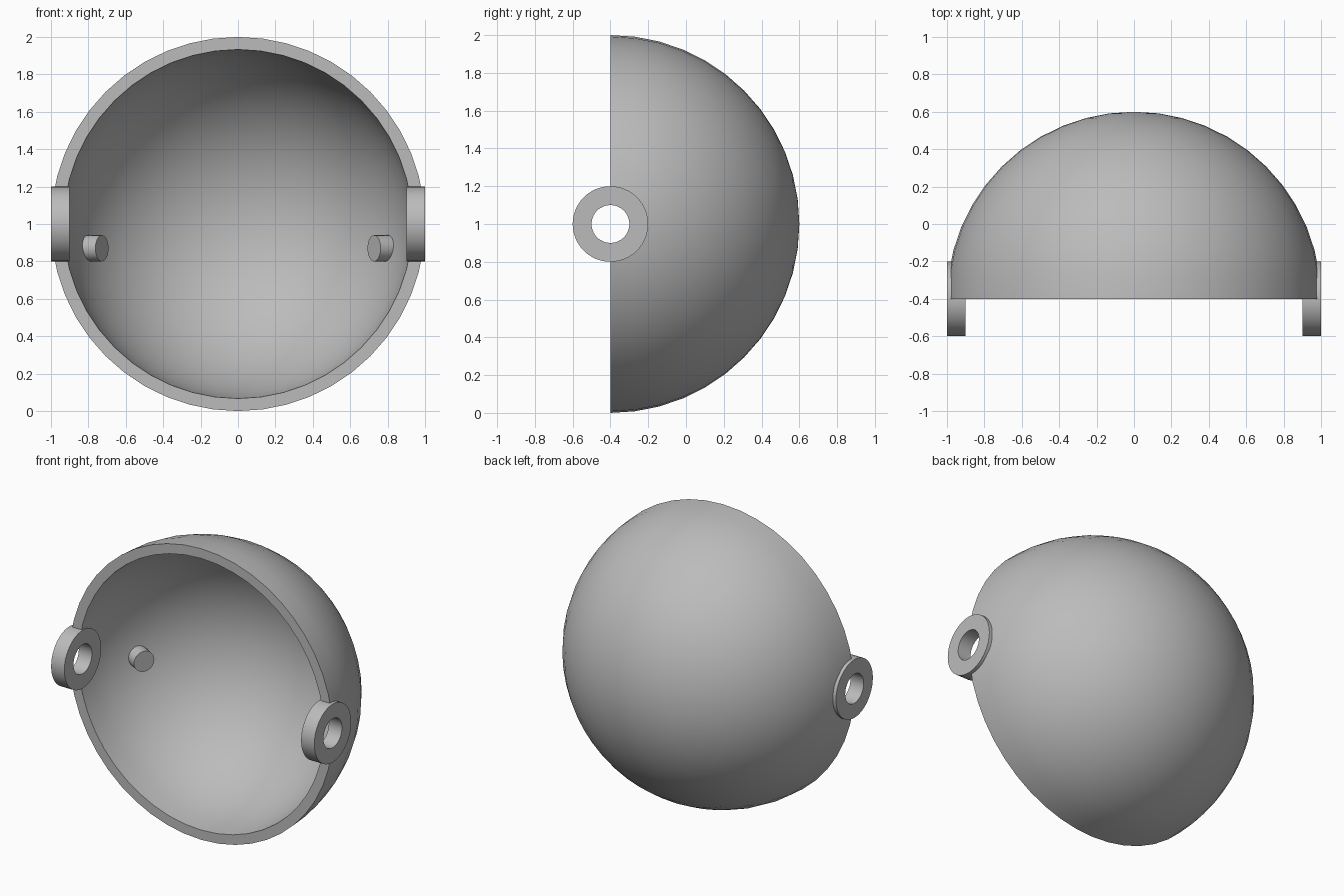
import bpy, bmesh, math
from mathutils import Matrix, Vector

if "Cube" in bpy.data.objects:
    bpy.data.objects.remove(bpy.data.objects["Cube"])

CENTRE = Vector((0, -0.4, 1))   # centre of the hemisphere and of the hinge axis
OUTER, INNER = 1.0, 0.933
SEGMENTS = 48

grey = bpy.data.materials.new("plain grey")
grey.diffuse_color = (0.5, 0.5, 0.5, 1)
grey.use_nodes = True
grey.node_tree.nodes["Principled BSDF"].inputs["Base Color"].default_value = grey.diffuse_color


def make_object(name, bm):
    bmesh.ops.remove_doubles(bm, verts=bm.verts, dist=1e-5)
    bmesh.ops.recalc_face_normals(bm, faces=bm.faces)
    mesh = bpy.data.meshes.new(name)
    bm.to_mesh(mesh)
    bm.free()
    mesh.materials.append(grey)
    obj = bpy.data.objects.new(name, mesh)
    bpy.context.collection.objects.link(obj)
    return obj


def revolve(name, profile, axis, closed, segments=SEGMENTS):
    """Spin a profile of points around an axis through the centre."""
    bm = bmesh.new()
    verts = [bm.verts.new(CENTRE + Vector(p)) for p in profile]
    edges = [bm.edges.new(pair) for pair in zip(verts, verts[1:])]
    if closed:
        edges.append(bm.edges.new((verts[-1], verts[0])))
    bmesh.ops.spin(bm, geom=verts + edges, cent=CENTRE, axis=axis,
                   angle=math.tau, steps=segments, use_merge=True)
    return make_object(name, bm)


def cylinder(name, start, end, radius, segments=32):
    start, end = Vector(start), Vector(end)
    turn = (end - start).to_track_quat('Z', 'Y').to_matrix().to_4x4()
    bm = bmesh.new()
    bmesh.ops.create_cone(bm, cap_ends=True, segments=segments,
                          radius1=radius, radius2=radius,
                          depth=(end - start).length,
                          matrix=Matrix.Translation((start + end) / 2) @ turn)
    return make_object(name, bm)


def smooth(obj):
    bpy.ops.object.select_all(action='DESELECT')
    obj.select_set(True)
    bpy.context.view_layer.objects.active = obj
    bpy.ops.object.shade_smooth_by_angle(angle=math.radians(30))


# Hollow hemisphere, open towards the front
def arc(radius):
    steps = SEGMENTS // 4
    return [(radius * math.sin(i * math.pi / 2 / steps),
             radius * math.cos(i * math.pi / 2 / steps), 0)
            for i in range(steps + 1)]


shell = revolve("shell", arc(OUTER) + arc(INNER)[::-1], (0, 1, 0), False)

# Clear the shell where the hinge holes pass through it
bore = cylinder("bore_cutter", CENTRE - Vector((1.5, 0, 0)),
                CENTRE + Vector((1.5, 0, 0)), 0.15)
bore.hide_render = True
cut = shell.modifiers.new("bore", 'BOOLEAN')
cut.operation, cut.solver, cut.object = 'DIFFERENCE', 'EXACT', bore
bpy.context.view_layer.objects.active = shell
bpy.ops.object.modifier_apply(modifier=cut.name)
bpy.data.objects.remove(bore)
smooth(shell)

for side, label in ((-1, "left"), (1, "right")):
    # Hinge ring on the rim
    ring = [(side * x, 0, r) for x, r in
            ((0.9, 0.1), (1.0, 0.1), (1.0, 0.2), (0.9, 0.2))]
    smooth(revolve(label + "_hinge_ring", ring, (1, 0, 0), True))

    # Peg pointing inwards from the shell wall
    out = Vector((side * math.cos(math.pi / 6), math.sin(math.pi / 6), 0))
    base = CENTRE + Vector((0, 0, -0.13))
    smooth(cylinder(label + "_peg", base + out * 0.84, base + out * 0.96, 0.07))
